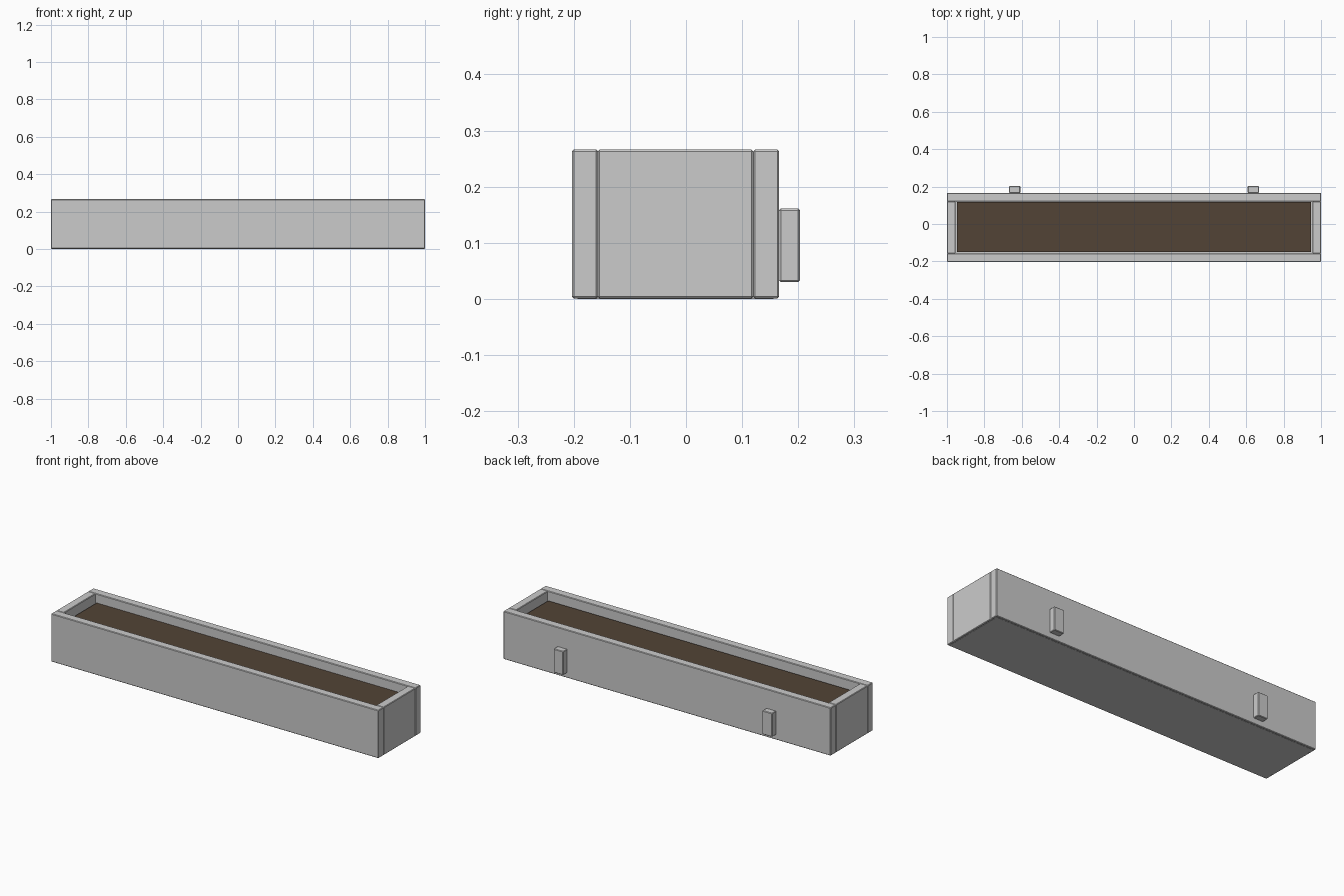
import bpy
import bmesh

cube = bpy.data.objects.get("Cube")
if cube:
    bpy.data.objects.remove(cube, do_unlink=True)


def material(name, rgb):
    mat = bpy.data.materials.new(name)
    mat.use_nodes = True
    color = (*rgb, 1)
    mat.diffuse_color = color
    mat.node_tree.nodes["Principled BSDF"].inputs["Base Color"].default_value = color
    return mat


grey = material("grey_board", (0.6, 0.6, 0.6))
brown = material("brown_soil", (0.085, 0.057, 0.037))


def box(name, low, high, mat, chamfer=0.003):
    """Chamfered board spanning two opposite corners."""
    bm = bmesh.new()
    bmesh.ops.create_cube(bm, size=1)
    for v in bm.verts:
        v.co = [high[i] if v.co[i] > 0 else low[i] for i in range(3)]
    if chamfer:
        bmesh.ops.bevel(bm, geom=bm.edges[:], offset=chamfer, segments=1,
                        affect="EDGES", profile=0.5)
    mesh = bpy.data.meshes.new(name)
    bm.to_mesh(mesh)
    bm.free()
    mesh.materials.append(mat)
    obj = bpy.data.objects.new(name, mesh)
    bpy.context.collection.objects.link(obj)
    return obj


HEIGHT = 0.266
FRONT, BACK = -0.203, 0.166   # outer faces of the trough
WALL = 0.046                  # board thickness
IN_FRONT, IN_BACK = FRONT + WALL, BACK - WALL
BASE = 0.001

# Long boards
box("front_board", (-1, FRONT, BASE), (1, IN_FRONT, HEIGHT), grey)
box("back_board", (-1, IN_BACK, BASE), (1, BACK, HEIGHT), grey)

# End boards and rear mounting blocks
for side, s in (("left", 1), ("right", -1)):
    xs = sorted((s * (1 - WALL), s))
    box(side + "_end_board", (xs[0], IN_FRONT, BASE), (xs[1], IN_BACK, HEIGHT), grey)
    xs = sorted((s * 0.608, s * 0.668))
    box(side + "_rear_block", (xs[0], BACK, 0.03), (xs[1], 0.203, 0.161), grey)

# Floor and soil fill
box("floor_board", (-0.99, FRONT + 0.01, 0), (0.99, BACK - 0.01, WALL), grey, 0)
box("soil", (-0.946, IN_FRONT + 0.008, WALL), (0.946, IN_BACK - 0.002, 0.217), brown, 0)
